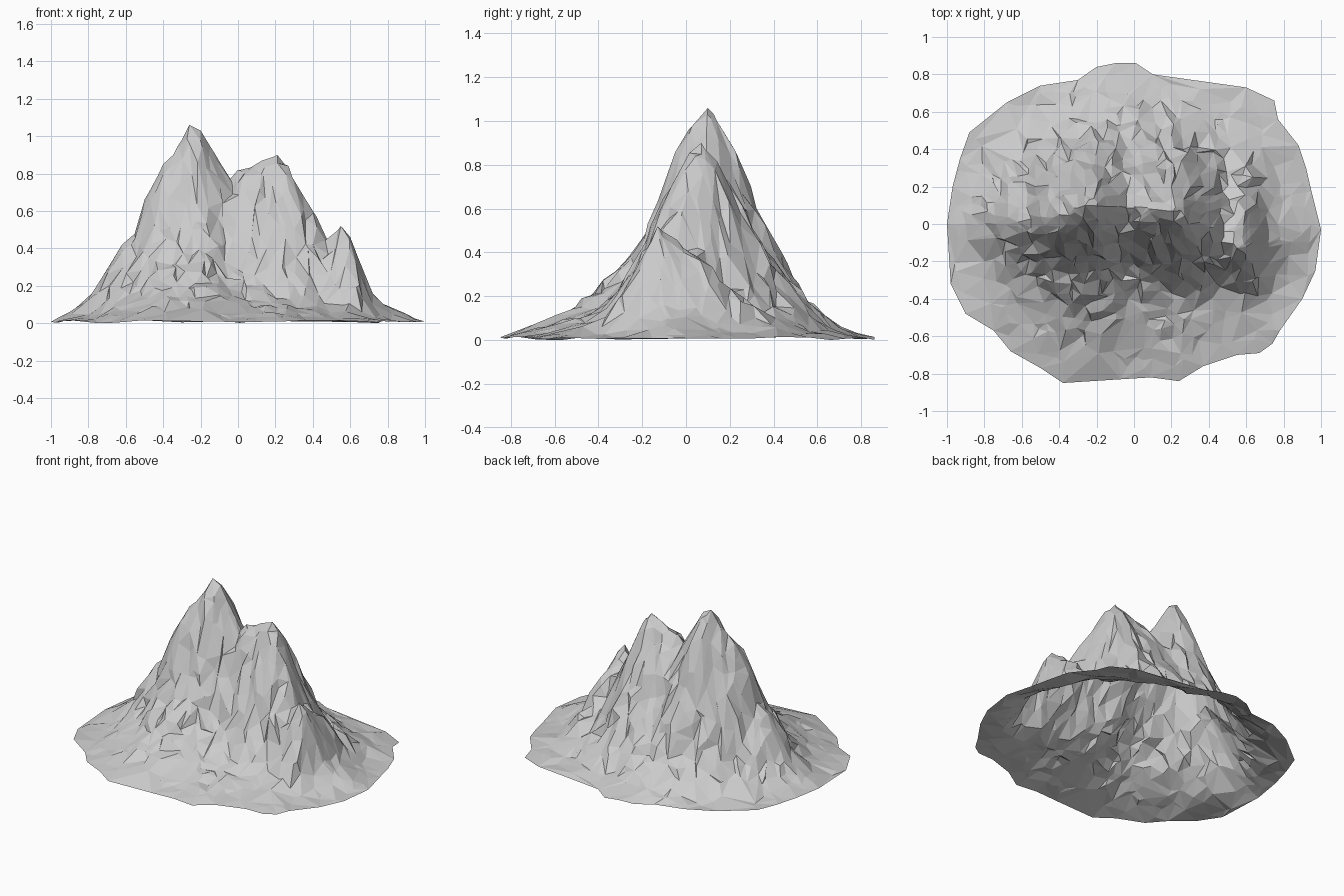
import bpy
import bmesh
import random
from mathutils import Vector, noise
from mathutils.geometry import delaunay_2d_cdt

random.seed(4)

default_cube = bpy.data.objects.get("Cube")
if default_cube:
    bpy.data.objects.remove(default_cube, do_unlink=True)

# Skyline of the ridge: (x, height)
SKYLINE = [(-1, .01), (-.9, .06), (-.8, .13), (-.73, .24), (-.62, .42), (-.55, .48),
           (-.5, .66), (-.4, .85), (-.3, .98), (-.26, 1.06), (-.2, 1.03), (-.12, .9),
           (-.04, .77), (0, .82), (.08, .84), (.13, .87), (.21, .9), (.27, .84),
           (.35, .68), (.42, .57), (.48, .44), (.55, .52), (.6, .46), (.65, .33),
           (.72, .16), (.78, .1), (.9, .05), (1, .01)]

# Ridge line seen from above: (x, y)
RIDGE = [(-1, 0), (-.62, .01), (-.5, .04), (-.4, .05), (-.26, .1), (-.04, .09),
         (.21, .07), (.42, -.02), (.55, -.13), (.72, -.1), (1, -.03)]

# Foot of the mountain, front and back halves: (x, y)
FRONT_FOOT = [(-1, 0), (-.98, -.32), (-.9, -.48), (-.75, -.57), (-.66, -.68),
              (-.5, -.77), (-.38, -.85), (-.07, -.83), (.09, -.82), (.24, -.84),
              (.37, -.76), (.55, -.7), (.67, -.69), (.74, -.64), (.78, -.57),
              (.9, -.4), (.97, -.25), (1, -.03)]
BACK_FOOT = [(-1, 0), (-.97, .2), (-.93, .35), (-.88, .49), (-.68, .65), (-.5, .74),
             (-.3, .77), (-.2, .84), (-.1, .86), (.01, .86), (.1, .8), (.6, .73),
             (.75, .66), (.77, .56), (.88, .42), (.92, .3), (.95, .17), (1, -.03)]

# Slope profiles from ridge to foot: (fraction of the way, fraction of height)
RUBBLE_SLOPE = [(0, 1), (.06, .95), (.1, .9), (.17, .76), (.21, .65), (.27, .52),
                (.37, .37), (.48, .27), (.58, .19), (.75, .09), (.85, .05), (1, 0)]
WALL_SLOPE = [(0, 1), (.06, .96), (.1, .9), (.17, .77), (.27, .53), (.37, .32),
              (.48, .18), (.6, .11), (.8, .05), (1, 0)]
BACK_SLOPE = [(0, 1), (.06, .96), (.09, .91), (.19, .8), (.27, .66), (.4, .45),
              (.53, .28), (.67, .14), (.8, .05), (1, 0)]


def sample(table, x):
    """Read a piecewise linear table."""
    for (x0, v0), (x1, v1) in zip(table, table[1:]):
        if x <= x1:
            return v0 + (v1 - v0) * max(0, x - x0) / (x1 - x0)
    return table[-1][1]


def terrain(x, y):
    """Return the smooth height and the fraction of the way down the slope."""
    ridge = sample(RIDGE, x)
    front = y < ridge
    length = abs(sample(FRONT_FOOT if front else BACK_FOOT, x) - ridge)
    t = min(1, abs(y - ridge) / length) if length > .001 else 1
    if front:
        # rubble on one side of the front turns into a steep wall on the other
        wall = min(1, max(0, (x + .2) / .4))
        fall = sample(RUBBLE_SLOPE, t) * (1 - wall) + sample(WALL_SLOPE, t) * wall
    else:
        fall = sample(BACK_SLOPE, t)
    return sample(SKYLINE, x) * fall, t


def scatter_points():
    """Foot outline, ridge points and jittered points, denser on the steep core."""
    outline = FRONT_FOOT + BACK_FOOT[-2:0:-1]
    points = [Vector(p) for p in outline]
    points += [Vector((x, sample(RIDGE, x))) for x, _ in SKYLINE[1:-1]]
    step = .052
    count = int(1 / step)
    for i in range(-count, count + 1):
        for j in range(-count, count + 1):
            x = (i + random.uniform(-.42, .42)) * step
            y = (j + random.uniform(-.42, .42)) * step
            inside = sample(FRONT_FOOT, x) + .04 < y < sample(BACK_FOOT, x) - .04
            if not inside or abs(x) > .96:
                continue
            height, _ = terrain(x, y)
            if random.random() < .4 + height * 3:
                points.append(Vector((x, y)))
    return points, len(outline)


def rocky(point):
    """Lift a plan point to the surface, with shallow gullies and broken rock."""
    x, y = point
    height, t = terrain(x, y)
    rim = t > .995
    rough = 0 if rim else min(1, t * 5) * min(1, height * 5 + .15)
    gully = noise.noise(Vector((x * 8, y * 2.5, .3))) - .05
    z = height * (1 + .1 * gully * rough) + random.uniform(-.02, .02) * rough
    shift = .018 * rough
    z += random.uniform(0, .016) if t > .6 else 0
    return (x + random.uniform(-shift, shift), y + random.uniform(-shift, shift), max(0, z))


# Rock material
rock = bpy.data.materials.new("rock grey")
rock.use_nodes = True
rock.diffuse_color = (.6, .6, .6, 1)
rock.node_tree.nodes["Principled BSDF"].inputs["Base Color"].default_value = rock.diffuse_color

# Mountain shell, open underneath
plan, rim_count = scatter_points()
plan, _, triangles, *_ = delaunay_2d_cdt(plan, [], [list(range(rim_count))], 1, .0001)
bm = bmesh.new()
verts = [bm.verts.new(rocky(p)) for p in plan]
for triangle in triangles:
    bm.faces.new([verts[i] for i in triangle])
bmesh.ops.delete(bm, geom=[v for v in bm.verts if not v.link_faces], context='VERTS')
bm.normal_update()
if sum(f.normal.z for f in bm.faces) < 0:
    bmesh.ops.reverse_faces(bm, faces=bm.faces[:])

mesh = bpy.data.meshes.new("mountain")
bm.to_mesh(mesh)
bm.free()
mesh.materials.append(rock)
mountain = bpy.data.objects.new("mountain", mesh)
bpy.context.collection.objects.link(mountain)
